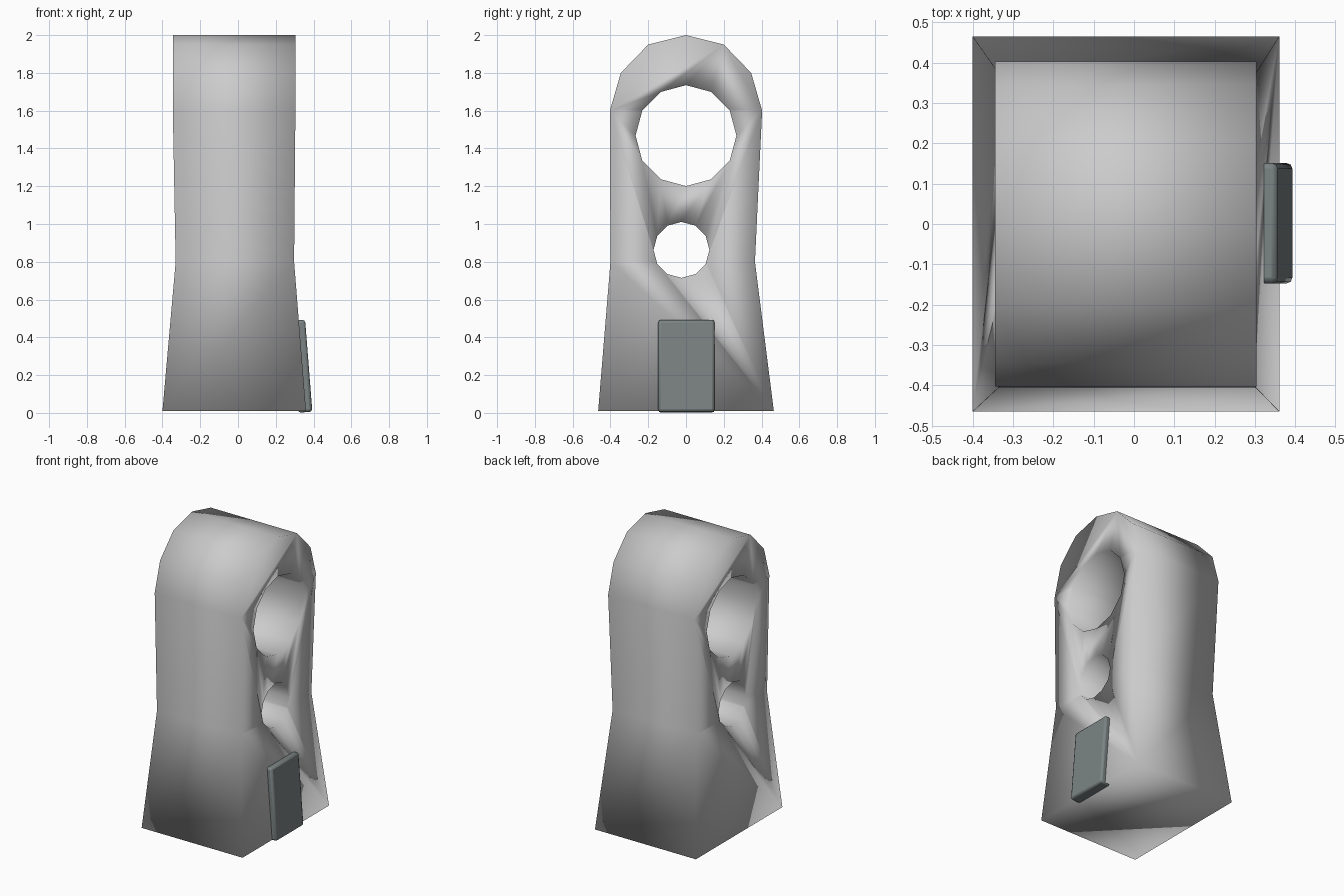
import bpy, bmesh, math

if "Cube" in bpy.data.objects:
    bpy.data.objects.remove(bpy.data.objects["Cube"])

# Body: stacked sections (z, y_min, y_max, x_min, x_max), lofted into a pillar with a rounded top
SECTIONS = [
    (0.01, -0.465, 0.465, -0.40, 0.36),
    (0.80, -0.40, 0.365, -0.33, 0.297),
    (1.60, -0.403, 0.403, -0.345, 0.304),
    (1.80, -0.345, 0.345, -0.345, 0.304),
    (1.95, -0.20, 0.20, -0.345, 0.304),
]
bm = bmesh.new()
rings = [[bm.verts.new(p) for p in ((x0, y0, z), (x1, y0, z), (x1, y1, z), (x0, y1, z))]
         for z, y0, y1, x0, x1 in SECTIONS]
ridge = [bm.verts.new((x, 0, 2.0)) for x in (-0.345, 0.304)]
bm.faces.new(rings[0][::-1])
for i, (a, b) in enumerate(zip(rings, rings[1:])):
    sides = (0, 1, 2, 3) if i < 2 else (0, 2)
    for k in sides:
        n = (k + 1) % 4
        bm.faces.new((a[k], a[n], b[n], b[k]))
t = rings[-1]
bm.faces.new((t[0], t[1], ridge[1], ridge[0]))
bm.faces.new((t[2], t[3], ridge[0], ridge[1]))
# Arched end caps
for lo, hi, r in ((1, 2, ridge[1]), (0, 3, ridge[0])):
    bm.faces.new([s[lo] for s in rings[2:]][::1] + [r] + [s[hi] for s in rings[:1:-1]])
bmesh.ops.recalc_face_normals(bm, faces=bm.faces)
mesh = bpy.data.meshes.new("pillar_body")
bm.to_mesh(mesh)
bm.free()
body = bpy.data.objects.new("pillar_body", mesh)
bpy.context.collection.objects.link(body)


# Twelve-sided holes through the body along x
def hole(name, y, z, radius):
    bpy.ops.mesh.primitive_cylinder_add(vertices=12, radius=radius, depth=2,
                                        location=(0, y, z), rotation=(0, math.pi / 2, 0))
    cutter = bpy.context.object
    cutter.name = name
    mod = body.modifiers.new(name, 'BOOLEAN')
    mod.operation = 'DIFFERENCE'
    mod.solver = 'EXACT'
    mod.object = cutter
    bpy.context.view_layer.objects.active = body
    bpy.ops.object.modifier_apply(modifier=mod.name)
    bpy.data.objects.remove(cutter)


hole("large_hole", 0, 1.468, 0.267)
hole("small_hole", -0.024, 0.863, 0.148)
for p in body.data.polygons:
    p.use_smooth = True

# Dark panel leaning against the right side
bpy.ops.mesh.primitive_cube_add(size=1, location=(0.337, 0.002, 0.247),
                                rotation=(0, math.radians(-4.5), 0))
panel = bpy.context.object
panel.name = "side_panel"
panel.scale = (0.075, 0.298, 0.488)
bpy.ops.object.transform_apply(location=False, rotation=False, scale=True)
bevel = panel.modifiers.new("bevel", 'BEVEL')
bevel.width = 0.014
bevel.segments = 2
bpy.ops.object.shade_smooth_by_angle()
mat = bpy.data.materials.new("dark_panel")
mat.diffuse_color = (0.2, 0.23, 0.23, 1)
mat.use_nodes = True
mat.node_tree.nodes["Principled BSDF"].inputs["Base Color"].default_value = mat.diffuse_color
panel.data.materials.append(mat)
